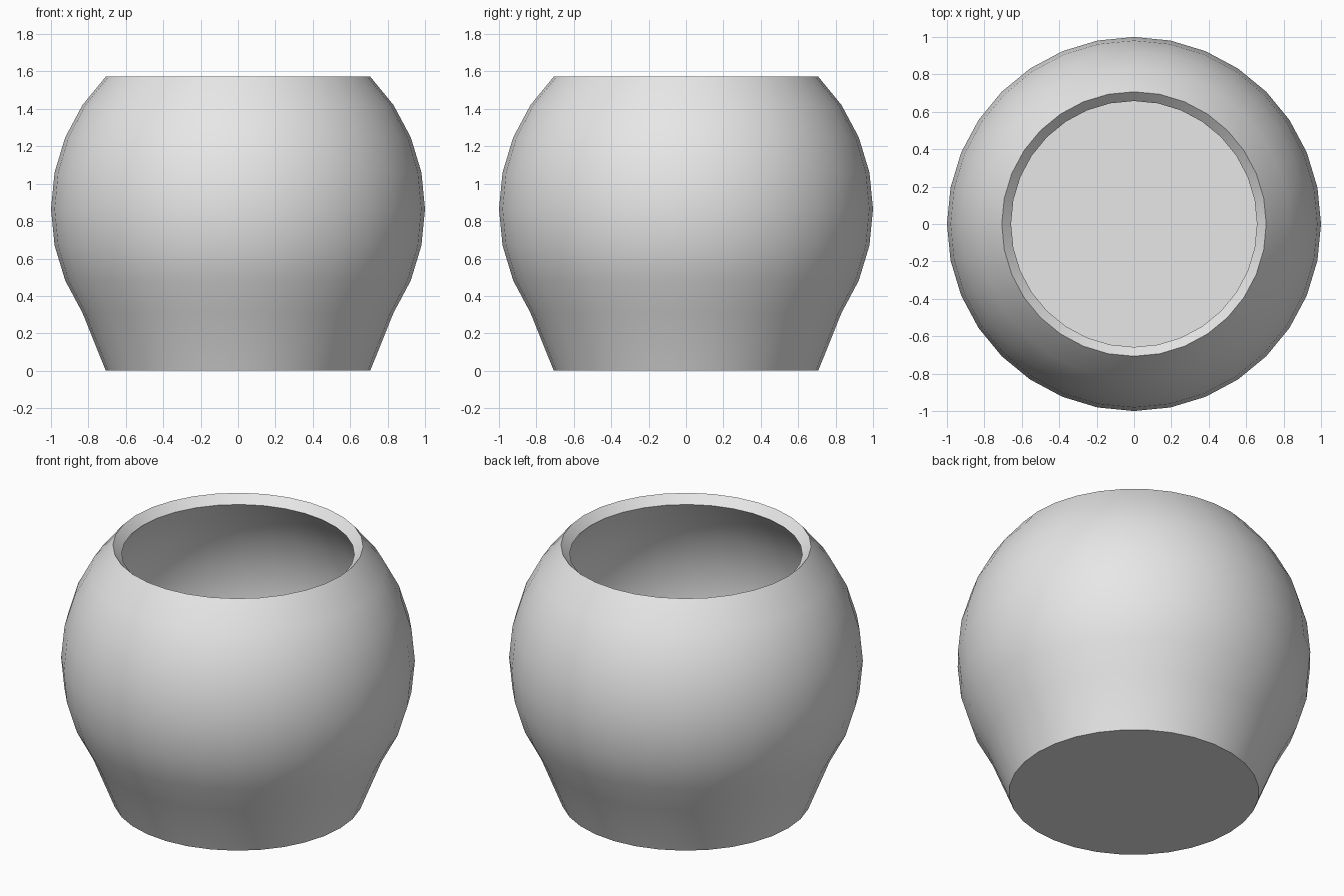
import bpy
import bmesh
from math import sin, cos, pi, radians

SIDES = 32
CENTRE_Z = 0.865   # height of the widest ring
WALL = 0.07        # wall thickness

cube = bpy.data.objects.get("Cube")
if cube:
    bpy.data.objects.remove(cube, do_unlink=True)

# Plain grey material
grey = bpy.data.materials.new("plain_grey")
grey.use_nodes = True
colour = (0.8, 0.8, 0.8, 1.0)
grey.diffuse_color = colour
grey.node_tree.nodes["Principled BSDF"].inputs["Base Color"].default_value = colour


def arc(radius):
    """Spherical belly from the lower shoulder up to the mouth, as (r, z)."""
    angles = [i * pi / 16 for i in range(-3, 5)]
    return [(radius * cos(a), CENTRE_Z + radius * sin(a)) for a in angles]


def lathe(name, profile):
    """Revolve a profile about z and close both ends with flat discs."""
    bm = bmesh.new()
    rings = [[bm.verts.new((r * cos(2 * pi * i / SIDES), r * sin(2 * pi * i / SIDES), z))
              for i in range(SIDES)] for r, z in profile]
    for low, high in zip(rings, rings[1:]):
        for i in range(SIDES):
            j = (i + 1) % SIDES
            bm.faces.new((low[i], low[j], high[j], high[i]))
    bm.faces.new(rings[0][::-1])
    bm.faces.new(rings[-1])
    mesh = bpy.data.meshes.new(name)
    bm.to_mesh(mesh)
    bm.free()
    obj = bpy.data.objects.new(name, mesh)
    bpy.context.collection.objects.link(obj)
    mesh.materials.append(grey)
    return obj


# Outer wall, sloped rim, inner wall and floor as one continuous profile
outer = [(0.707, 0)] + arc(1)
inner = arc(1 - WALL)[::-1] + [(0.66, WALL)]
pot = lathe("round_pot", outer + inner)

# Smooth walls with crisp rim and base edges
bpy.ops.object.select_all(action="DESELECT")
pot.select_set(True)
bpy.context.view_layer.objects.active = pot
bpy.ops.object.shade_smooth_by_angle(angle=radians(30))
